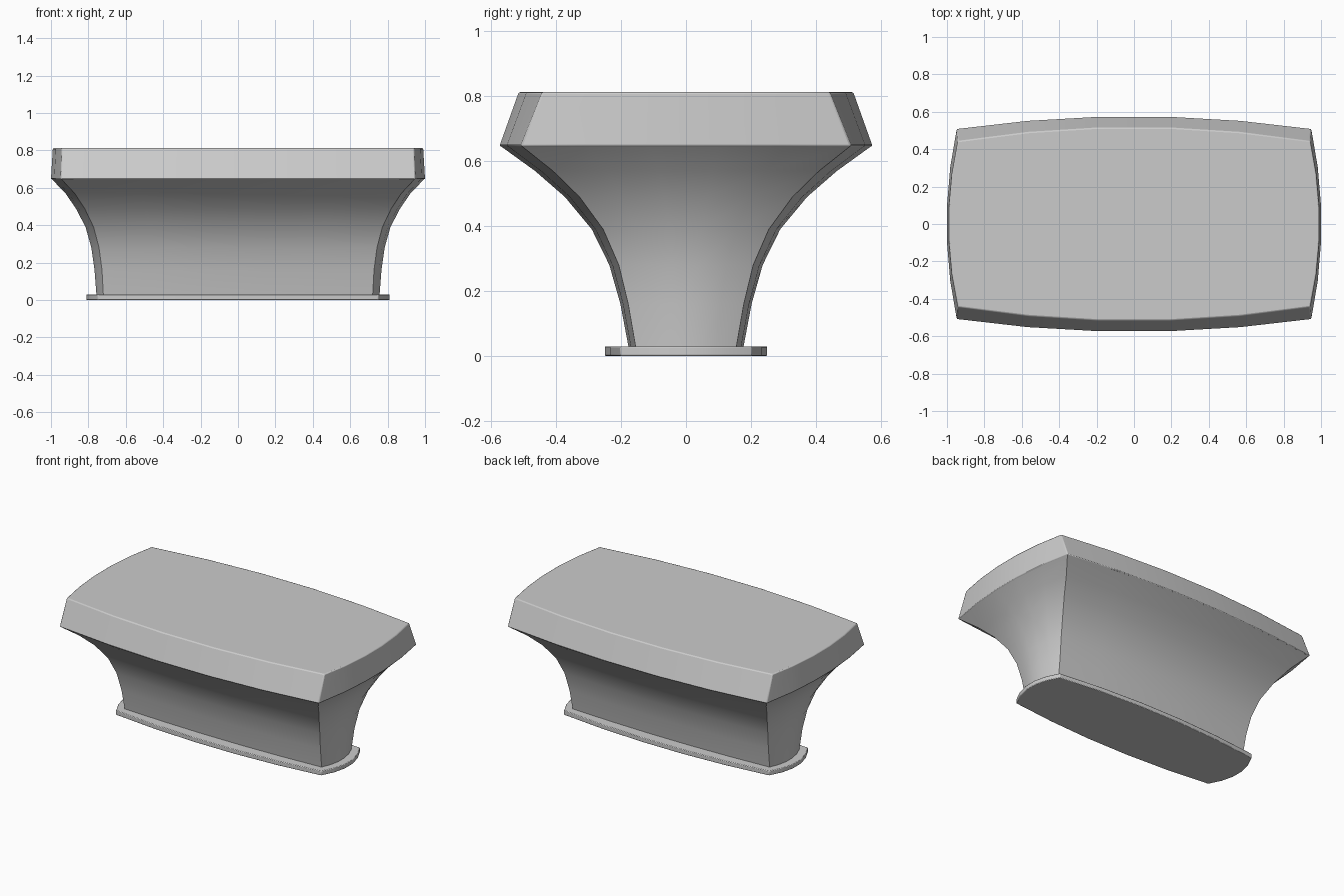
import bpy, bmesh, math

if "Cube" in bpy.data.objects:
    bpy.data.objects.remove(bpy.data.objects["Cube"])

SEG = 5  # segments along each bowed side

gray = bpy.data.materials.new("light gray")
gray.diffuse_color = (0.6, 0.6, 0.6, 1)
gray.use_nodes = True
gray.node_tree.nodes["Principled BSDF"].inputs["Base Color"].default_value = gray.diffuse_color


def arc(t):
    # bow amount across a side, t in -1..1
    return 1 - t * t


def section(cx, cy, mx, my):
    # rectangle with corners (cx, cy) whose sides bow out to mx and my
    ts = [-1 + 2 * i / SEG for i in range(SEG)]
    k = 1 / arc(1 / SEG)
    bx, by = (mx - cx) * k, (my - cy) * k
    half = [(t * cx, -cy - by * arc(t)) for t in ts]
    half += [(cx + bx * arc(t), t * cy) for t in ts]
    return half + [(-x, -y) for x, y in half]


def loft(name, rings, bevel):
    bm = bmesh.new()
    loops = [[bm.verts.new((x, y, r[0])) for x, y in section(*r[1:])] for r in rings]
    n = len(loops[0])
    for a, b in zip(loops, loops[1:]):
        for i in range(n):
            j = (i + 1) % n
            bm.faces.new((a[i], a[j], b[j], b[i]))
    bm.faces.new(loops[0][::-1])
    bm.faces.new(loops[-1])
    me = bpy.data.meshes.new(name)
    bm.to_mesh(me)
    bm.free()
    ob = bpy.data.objects.new(name, me)
    bpy.context.collection.objects.link(ob)
    me.materials.append(gray)
    if bevel:
        m = ob.modifiers.new("soft edges", 'BEVEL')
        m.width, m.segments, m.limit_method = bevel, 2, 'ANGLE'
        m.angle_limit = math.radians(32)
    bpy.ops.object.select_all(action='DESELECT')
    ob.select_set(True)
    bpy.context.view_layer.objects.active = ob
    bpy.ops.object.shade_smooth_by_angle(angle=math.radians(30))


# thin foot plate
loft("foot_plate", [(0, 0.75, 0.203, 0.81, 0.25), (0.03, 0.75, 0.203, 0.81, 0.25)], 0.004)

# flared neck: z, corner x, corner y, middle x, middle y
loft("flared_neck", [
    (0.028, 0.72, 0.155, 0.757, 0.177),
    (0.16, 0.727, 0.178, 0.767, 0.202),
    (0.28, 0.743, 0.207, 0.784, 0.236),
    (0.39, 0.772, 0.255, 0.815, 0.290),
    (0.49, 0.82, 0.328, 0.867, 0.373),
    (0.57, 0.873, 0.41, 0.922, 0.465),
    (0.648, 0.946, 0.508, 0.997, 0.573)], 0)

# bowed head with sloped sides
loft("head_block", [
    (0.645, 0.948, 0.51, 1.0, 0.575),
    (0.813, 0.942, 0.443, 0.99, 0.515)], 0.006)
